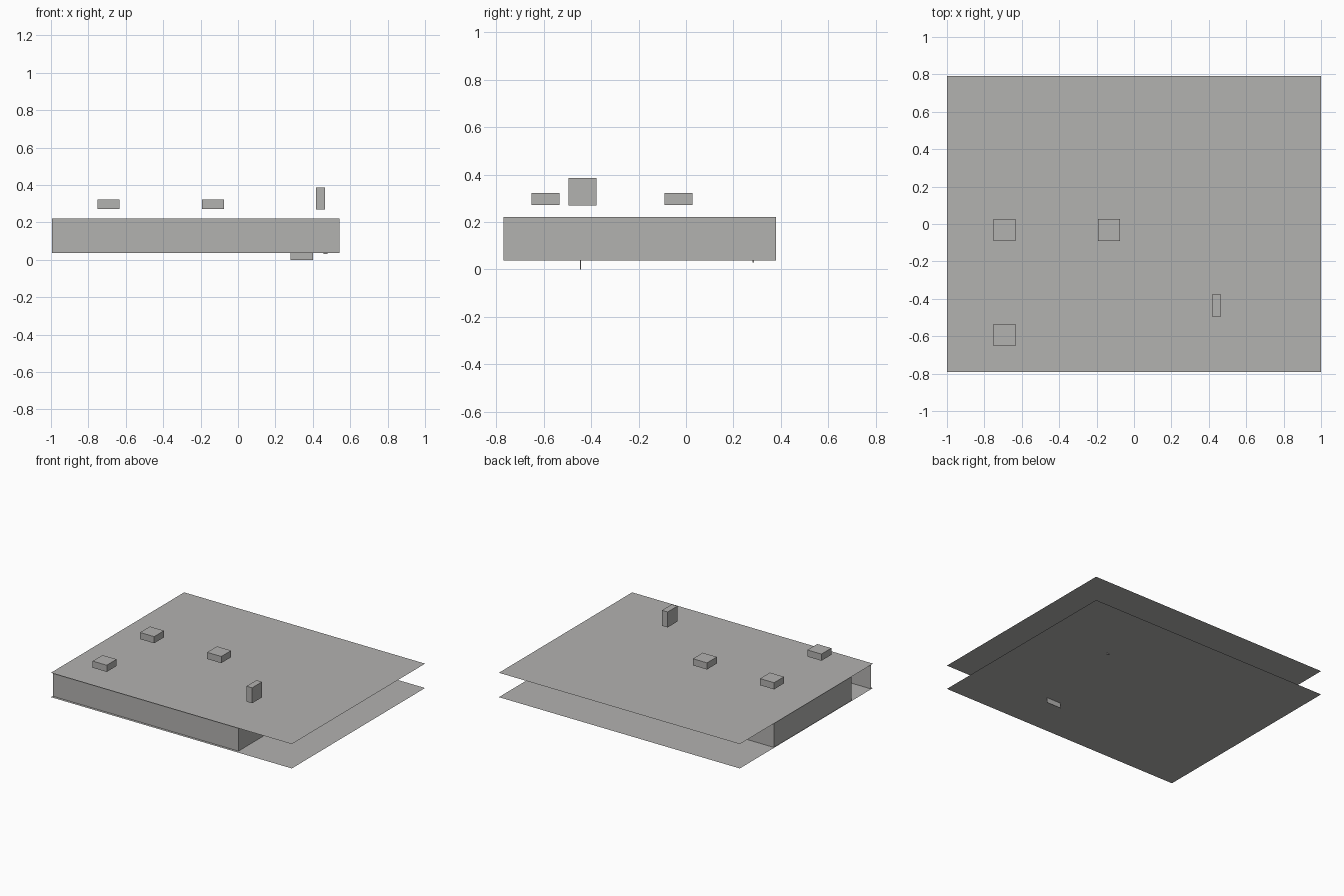
import bpy

if "Cube" in bpy.data.objects:
    bpy.data.objects.remove(bpy.data.objects["Cube"])

# one flat grey for the whole model
grey = bpy.data.materials.new("warm grey")
grey.diffuse_color = (0.45, 0.445, 0.435, 1)
grey.use_nodes = True
grey.node_tree.nodes["Principled BSDF"].inputs["Base Color"].default_value = grey.diffuse_color


def mesh_object(name, verts, faces):
    me = bpy.data.meshes.new(name)
    me.from_pydata(verts, [], faces)
    me.materials.append(grey)
    ob = bpy.data.objects.new(name, me)
    bpy.context.collection.objects.link(ob)
    return ob


def sheet(name, z):
    return mesh_object(name, [(-1, -.79, z), (1, -.79, z), (1, .79, z), (-1, .79, z)],
                       [(0, 1, 2, 3)])


def wall(name, a, b):
    # upright zero-thickness wall from plan point a to b
    return mesh_object(name, [(*a, FLOOR), (*b, FLOOR), (*b, CEIL), (*a, CEIL)],
                       [(0, 1, 2, 3)])


def box(name, x, y, z):
    v = [(i, j, k) for k in z for j in y for i in x]
    return mesh_object(name, v, [(0, 2, 3, 1), (4, 5, 7, 6), (0, 1, 5, 4),
                                 (2, 6, 7, 3), (0, 4, 6, 2), (1, 3, 7, 5)])


FLOOR, CEIL = 0.037, 0.22
X0, X1, Y0, Y1 = -0.995, 0.543, -0.77, 0.38

# floor and ceiling sheets
sheet("floor", FLOOR)
sheet("ceiling", CEIL)

# room walls, with a doorway at the front end of the left wall
wall("front_wall", (X0, Y0), (X1, Y0))
wall("right_wall", (X1, Y0), (X1, Y1))
wall("back_wall", (X1, Y1), (X0, Y1))
wall("left_wall", (X0, Y1), (X0, -0.54))

# blocks hovering above the ceiling
for i, (x, y) in enumerate([(-.75, -.09), (-.193, -.09), (-.75, -.652)]):
    box(f"ceiling_block_{i + 1}", (x, x + .117), (y, y + .117), (.272, .322))
box("upright_block", (.417, .464), (-.495, -.378), (.27, .386))

# thin panel and small peg that poke through the floor
box("floor_panel", (.28, .4), (-.447, -.443), (0, .12))
box("floor_peg", (.457, .479), (.28, .287), (.03, .05))
